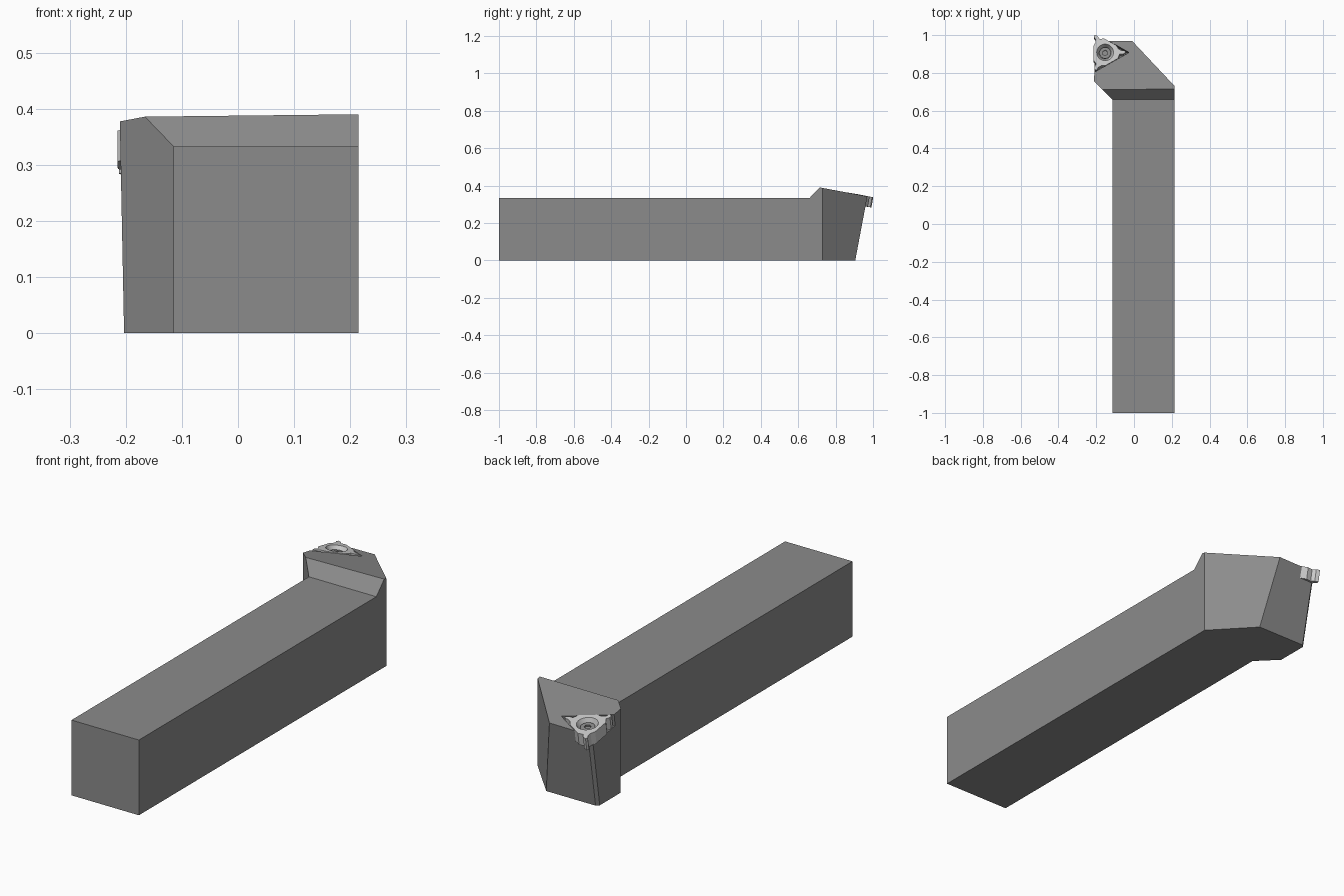
import bpy, bmesh, math
from mathutils import Vector, Matrix

if "Cube" in bpy.data.objects:
    bpy.data.objects.remove(bpy.data.objects["Cube"])

CENTRE = Vector((-0.153, 0.908))      # insert centre in plan
TOP_POINT = Vector((0.215, 0.715, 0.39))
TOP_NORMAL = Vector((-0.013, 0.176, 1)).normalized()


def material(name, v):
    m = bpy.data.materials.new(name)
    m.diffuse_color = (v, v, v, 1)
    m.use_nodes = True
    m.node_tree.nodes["Principled BSDF"].inputs["Base Color"].default_value = m.diffuse_color
    return m


def finish(name, bm, mat=None):
    bmesh.ops.recalc_face_normals(bm, faces=bm.faces)
    me = bpy.data.meshes.new(name)
    bm.to_mesh(me)
    bm.free()
    ob = bpy.data.objects.new(name, me)
    bpy.context.collection.objects.link(ob)
    if mat:
        me.materials.append(mat)
    return ob


def prism(outline, z0, z1):
    bm = bmesh.new()
    f = bm.faces.new([bm.verts.new((x, y, z0)) for x, y in outline])
    r = bmesh.ops.extrude_face_region(bm, geom=[f])
    for v in r["geom"]:
        if isinstance(v, bmesh.types.BMVert):
            v.co.z = z1
    return bm


def slice_off(bm, point, normal):
    geom = bm.verts[:] + bm.edges[:] + bm.faces[:]
    bmesh.ops.bisect_plane(bm, geom=geom, plane_co=point, plane_no=normal, clear_outer=True)
    bmesh.ops.holes_fill(bm, edges=[e for e in bm.edges if e.is_boundary])


def boolean(target, other, operation):
    mod = target.modifiers.new("cut", 'BOOLEAN')
    mod.operation, mod.object, mod.solver = operation, other, 'EXACT'
    bpy.context.view_layer.objects.active = target
    bpy.ops.object.modifier_apply(modifier=mod.name)
    bpy.data.objects.remove(other)


def threefold(points):
    out = []
    for k in range(3):
        a = -k * 2 * math.pi / 3
        c, s = math.cos(a), math.sin(a)
        out += [(c * x - s * y, s * x + c * y) for x, y in points]
    return out


steel = material("dark_steel", 0.26)
carbide = material("carbide", 0.75)

# Holder: square shank plus an offset head sliced by sloping planes
holder = finish("tool_holder", prism(
    [(-0.115, -1), (0.215, -1), (0.215, 0.66), (-0.115, 0.66)], 0, 0.333), steel)
bm = prism([(-0.115, 0.66), (0.215, 0.66), (0.215, 0.73), (-0.02, 0.98),
            (-0.22, 0.98), (-0.22, 0.765)], 0, 0.5)
for point, normal in [
        (TOP_POINT, TOP_NORMAL),                          # sloping top
        ((0, 0.66, 0.333), (0, -0.057, 0.055)),           # ramp behind the top
        ((0, 0.905, 0), (0, 1, -0.188)),                  # leaning nose
        ((-0.203, 0, 0), (-1, 0, -0.02)),                 # leaning left side
        ((-0.191, 0.905, 0), (-1, 1, -0.208))]:           # narrow corner bevel
    slice_off(bm, Vector(point), Vector(normal).normalized())
boolean(holder, finish("head", bm, steel), 'UNION')

# Frame lying on the sloping top at the insert centre
d = CENTRE - TOP_POINT.xy
z = TOP_POINT.z - (TOP_NORMAL.x * d.x + TOP_NORMAL.y * d.y) / TOP_NORMAL.z
seat = Matrix.Translation((CENTRE.x, CENTRE.y, z)) @ \
    Vector((0, 0, 1)).rotation_difference(TOP_NORMAL).to_matrix().to_4x4()

# Triangular pocket in the head
pocket = prism(threefold([(-0.0635, 0.11)]), -0.053, 0.1)
pocket.transform(seat)
boolean(holder, finish("pocket_cutter", pocket), 'DIFFERENCE')

# Insert: three flats with a notched cutting tooth at each corner
bm = prism(threefold([(-0.062, -0.042), (-0.062, 0.034), (-0.052, 0.052), (-0.052, 0.072),
                      (-0.060, 0.084), (-0.056, 0.094), (-0.040, 0.088), (-0.030, 0.072)]),
           -0.0525, 0.003)
insert = finish("cutting_insert", bm, carbide)

# Dished screw hole
dish = bmesh.new()
bmesh.ops.create_cone(dish, cap_ends=True, segments=32, radius1=0.032, radius2=0.046,
                      depth=0.03, matrix=Matrix.Translation((0, 0, -0.009)))
boolean(insert, finish("dish_cutter", dish), 'DIFFERENCE')

# Clamp screw head with a socket
bm = bmesh.new()
bmesh.ops.create_cone(bm, cap_ends=True, segments=32, radius1=0.03, radius2=0.03,
                      depth=0.014, matrix=Matrix.Translation((0, 0, -0.019)))
screw = finish("clamp_screw", bm, steel)
bm = bmesh.new()
bmesh.ops.create_cone(bm, cap_ends=True, segments=6, radius1=0.015, radius2=0.015,
                      depth=0.02, matrix=Matrix.Translation((0, 0, -0.01)))
boolean(screw, finish("socket_cutter", bm), 'DIFFERENCE')

for ob in (insert, screw):
    ob.data.transform(seat)
    bpy.ops.object.select_all(action='DESELECT')
    ob.select_set(True)
    bpy.context.view_layer.objects.active = ob
    bpy.ops.object.shade_smooth_by_angle(angle=math.radians(25))
